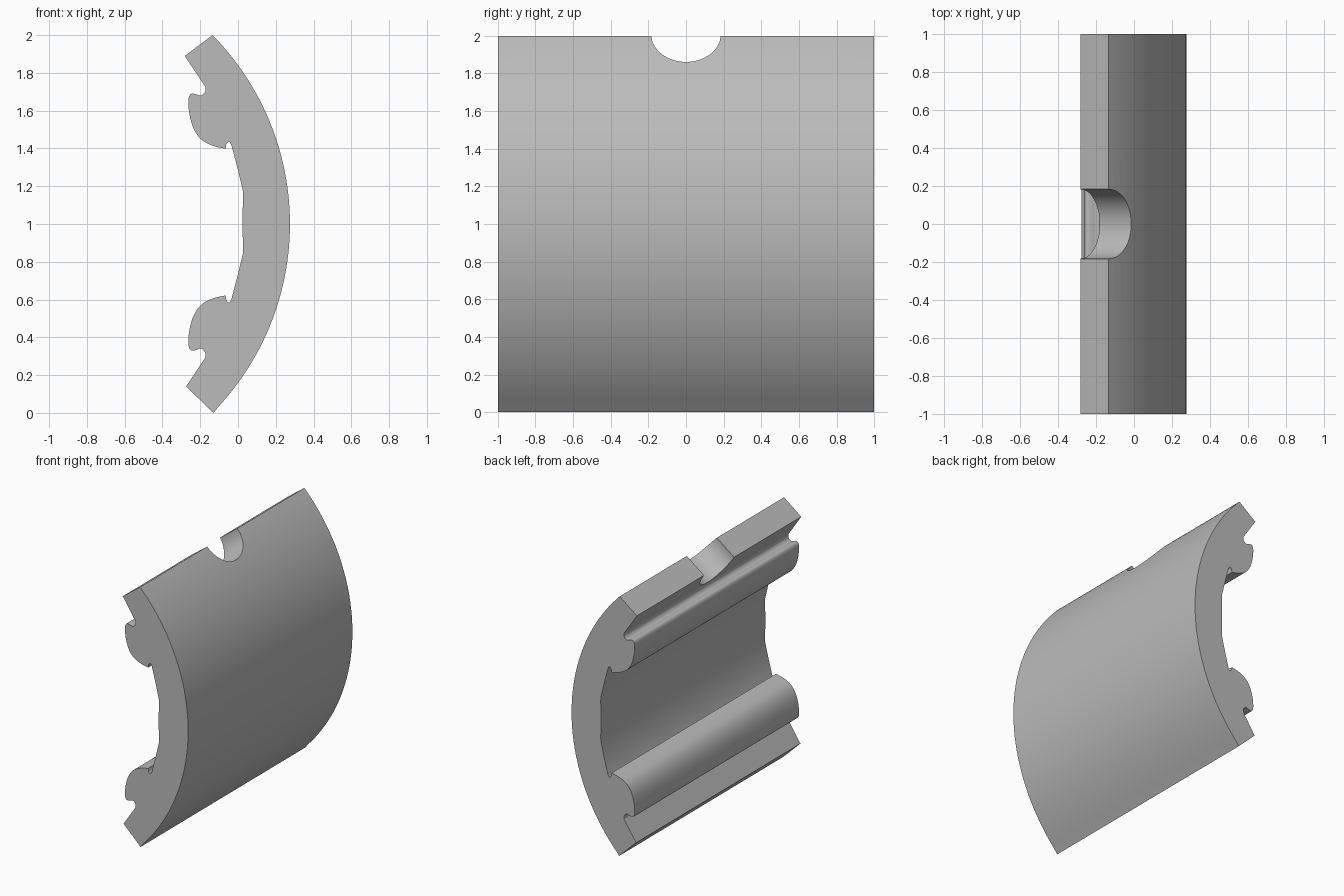
import bpy, bmesh, math
from mathutils import Vector, Matrix

cube = bpy.data.objects.get("Cube")
if cube:
    bpy.data.objects.remove(cube)

grey = bpy.data.materials.new("plain grey")
grey.use_nodes = True
colour = (0.5, 0.5, 0.5, 1)
grey.diffuse_color = colour
grey.node_tree.nodes["Principled BSDF"].inputs["Base Color"].default_value = colour


def spline(points, steps=4):
    """Smooth curve through the points, ends included."""
    p = [Vector(q) for q in points]
    p = [p[0]] + p + [p[-1]]
    out = []
    for a, b, c, d in zip(p, p[1:], p[2:], p[3:]):
        for i in range(steps):
            t = i / steps
            out.append(0.5 * (2 * b + (c - a) * t + (2 * a - 5 * b + 4 * c - d) * t ** 2
                              + (3 * b - a - 3 * c + d) * t ** 3))
    return out + [p[-1]]


def add_object(name, bm):
    bmesh.ops.recalc_face_normals(bm, faces=bm.faces)
    mesh = bpy.data.meshes.new(name)
    bm.to_mesh(mesh)
    bm.free()
    obj = bpy.data.objects.new(name, mesh)
    bpy.context.collection.objects.link(obj)
    mesh.materials.append(grey)
    return obj


# Outer arc of the shell, bottom to top
top, bottom, bulge = Vector((-0.135, 2.0)), Vector((-0.13, 0.0)), 0.275
sagitta = bulge - top.x
radius = (1 + sagitta ** 2) / (2 * sagitta)
half_angle = math.asin(1 / radius)
outer = [bottom]
for i in range(1, 48):
    a = half_angle * (i / 24 - 1)
    outer.append(Vector((bulge - radius + radius * math.cos(a), 1 + radius * math.sin(a))))
outer.append(top)

# Inner side, upper half: rim corner, groove, hooked lip, small relief, wall
corner = Vector((-0.282, 1.89))
groove = spline([(-0.172, 1.725), (-0.174, 1.70), (-0.195, 1.68), (-0.225, 1.688),
                 (-0.25, 1.688), (-0.263, 1.655), (-0.257, 1.58), (-0.235, 1.505),
                 (-0.195, 1.448), (-0.135, 1.415), (-0.066, 1.398)])
relief = spline([(-0.062, 1.422), (-0.048, 1.437), (-0.035, 1.418)], 3)
wall = [Vector(p) for p in ((0.0, 1.285), (0.025, 1.18), (0.027, 1.15), (0.024, 1.05))]
upper = [corner] + groove + relief + wall
lower = [Vector((p.x, 2.02 - p.y)) for p in reversed(upper)]
lower[-1] = Vector((-0.275, 0.14))

# Extruded shell
bm = bmesh.new()
face = bm.faces.new([bm.verts.new((p.x, -1, p.y)) for p in outer + upper + lower])
moved = bmesh.ops.extrude_face_region(bm, geom=[face])["geom"]
bmesh.ops.translate(bm, vec=(0, 2, 0),
                    verts=[v for v in moved if isinstance(v, bmesh.types.BMVert)])
shell = add_object("curved_shell", bm)

# Round notch cut across the top rim
rim = corner - top
axis = Vector((rim.x, 0, rim.y)).normalized()
start = Vector((top.x, 0, top.y)) - axis * 0.4
end = Vector((corner.x, 0, corner.y)) + axis * 0.05
bm = bmesh.new()
bmesh.ops.create_cone(bm, cap_ends=True, segments=64, radius1=0.183, radius2=0.183,
                      depth=(end - start).length,
                      matrix=Matrix.Translation((start + end) / 2)
                      @ axis.to_track_quat('Z', 'Y').to_matrix().to_4x4())
cutter = add_object("notch_cutter", bm)
cutter.hide_render = True

notch = shell.modifiers.new("rim notch", 'BOOLEAN')
notch.operation, notch.solver, notch.object = 'DIFFERENCE', 'EXACT', cutter
bpy.ops.object.select_all(action='DESELECT')
bpy.context.view_layer.objects.active = shell
shell.select_set(True)
bpy.ops.object.modifier_apply(modifier=notch.name)
bpy.data.objects.remove(cutter)
bpy.ops.object.shade_smooth_by_angle(angle=math.radians(30))
